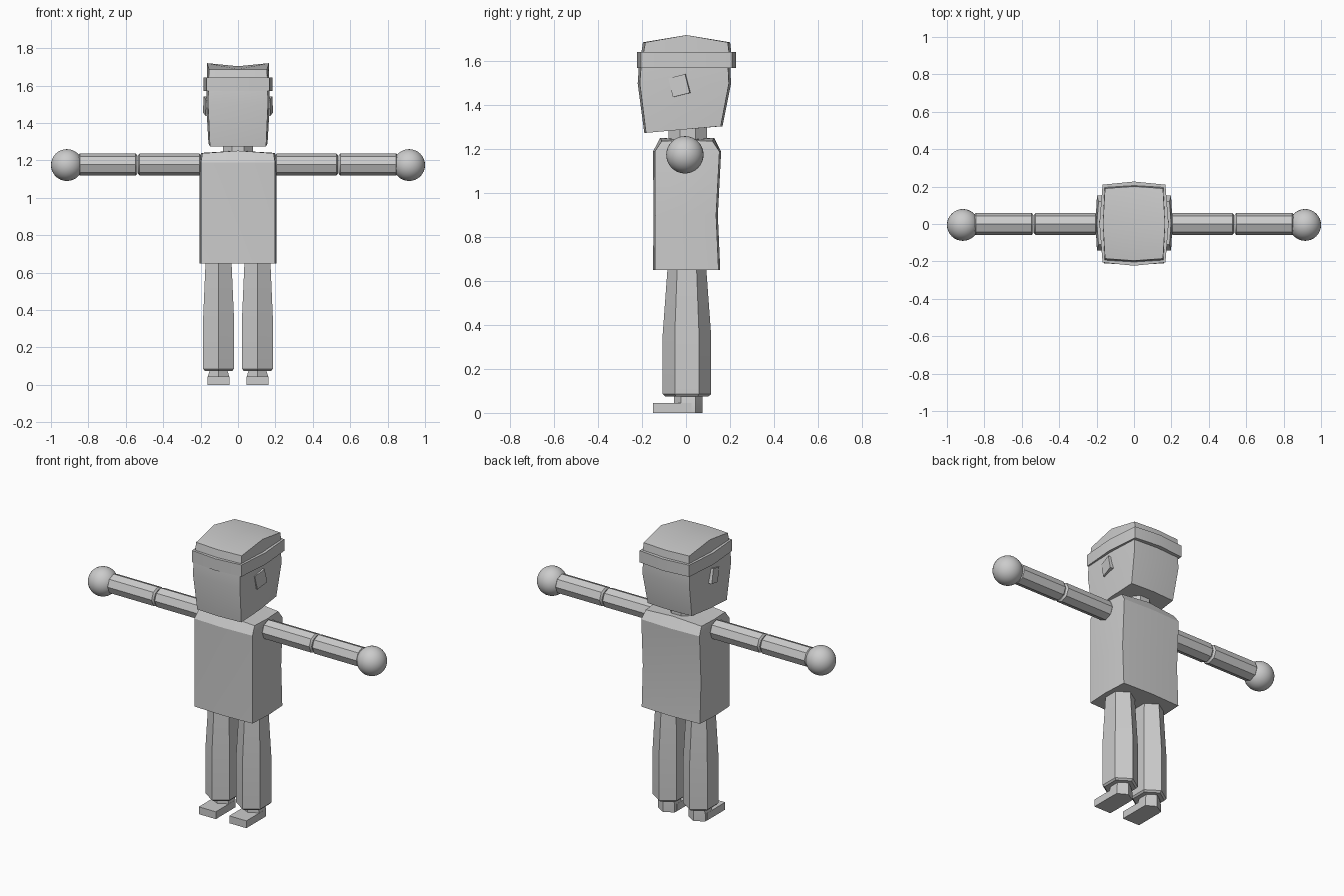
import bpy, bmesh
from math import cos, sin, pi, radians
from mathutils import Matrix, Vector

cube = bpy.data.objects.get("Cube")
if cube:
    bpy.data.objects.remove(cube, do_unlink=True)

grey = bpy.data.materials.new("plain_grey")
grey.use_nodes = True
grey.diffuse_color = (0.6, 0.6, 0.6, 1)
grey.node_tree.nodes["Principled BSDF"].inputs["Base Color"].default_value = (0.6, 0.6, 0.6, 1)


def finish(name, bm):
    """Turn a bmesh into a named, shaded object."""
    bmesh.ops.recalc_face_normals(bm, faces=bm.faces)
    mesh = bpy.data.meshes.new(name)
    bm.to_mesh(mesh)
    bm.free()
    mesh.materials.append(grey)
    obj = bpy.data.objects.new(name, mesh)
    bpy.context.collection.objects.link(obj)
    bpy.ops.object.select_all(action="DESELECT")
    obj.select_set(True)
    bpy.context.view_layer.objects.active = obj
    bpy.ops.object.shade_smooth_by_angle(angle=radians(30))
    return obj


def loft(name, rings, quad_caps=False):
    """Skin a stack of rings; quad caps follow the crease of a bulged box."""
    bm = bmesh.new()
    loops = [[bm.verts.new(p) for p in ring] for ring in rings]
    n = len(loops[0])
    for a, b in zip(loops, loops[1:]):
        for i in range(n):
            j = (i + 1) % n
            bm.faces.new((a[i], a[j], b[j], b[i]))
    for loop in (loops[0], loops[-1]):
        if quad_caps:
            mid = bm.verts.new(sum((loop[i].co for i in (0, 2, 4, 6)), Vector()) / 4)
            for i in range(0, n, 2):
                bm.faces.new((loop[i], loop[i + 1], loop[(i + 2) % n], mid))
        else:
            bm.faces.new(loop)
    return finish(name, bm)


def box_ring(x, front, back, z, bulge=0.012, z_back=None, ridge=None, crest=0.0):
    """Eight-point rectangle whose side midpoints bulge outwards."""
    zb = z if z_back is None else z_back
    zm = (z + zb) / 2 if ridge is None else ridge
    m = (front + back) / 2
    half = [(0, front - bulge, z + crest), (x, front, z), (x + bulge, m, zm),
            (x, back, zb), (0, back + bulge, zb + crest)]
    return half + [(-px, py, pz) for px, py, pz in half[3:0:-1]]


def poly_ring(n, cx, cy, z, rx, ry):
    """Horizontal polygon with a corner at front and back."""
    return [(cx + rx * sin(2 * pi * i / n), cy + ry * cos(2 * pi * i / n), z)
            for i in range(n)]


# Head and hat
loft("head", [box_ring(0.15, -0.182, 0.158, 1.275, 0.008, 1.305),
              box_ring(0.16, -0.21, 0.195, 1.5, 0.01),
              box_ring(0.158, -0.203, 0.19, 1.6, 0.01)], True)
loft("hat_band", [box_ring(0.168, -0.206, 0.21, z, 0.017) for z in (1.57, 1.642)], True)
loft("hat_crown", [box_ring(0.157, -0.195, 0.197, 1.63, 0.01),
                   box_ring(0.155, -0.185, 0.19, 1.687, 0.011, ridge=1.72)], True)

# Neck and torso
loft("neck", [[(0.087 * cos(pi / 8 + i * pi / 4), 0.008 + 0.094 * sin(pi / 8 + i * pi / 4), z)
               for i in range(8)] for z in (1.23, 1.32)])
loft("torso", [box_ring(0.198, -0.142, 0.148, 0.65, 0.008),
               box_ring(0.198, -0.14, 0.137, 0.9, 0.008),
               box_ring(0.198, -0.142, 0.152, 1.19, 0.008),
               box_ring(0.19, -0.11, 0.12, 1.238, 0.008, ridge=1.24, crest=0.014)], True)


def arm_piece(name, side, profile):
    """Octagonal bar along x from (distance, radius) pairs."""
    loft(name, [[(side * x, r * cos(i * pi / 4), 1.178 + r * sin(i * pi / 4))
                 for i in range(8)] for x, r in profile])


for side, label in ((1, "left"), (-1, "right")):
    # Arms and hand
    for part, a, b in (("upper_arm", 0.197, 0.535), ("forearm", 0.538, 0.855)):
        arm_piece(f"{label}_{part}", side,
                  [(a, 0.048), (a + 0.009, 0.059), (b - 0.009, 0.059), (b, 0.048)])
    bm = bmesh.new()
    bmesh.ops.create_uvsphere(bm, u_segments=32, v_segments=16, radius=0.085,
                              matrix=Matrix.Translation((side * 0.915, -0.005, 1.175)))
    finish(f"{label}_hand", bm)

    # Ear plate, flared at the back
    bm = bmesh.new()
    place = (Matrix.Translation((side * 0.168, -0.03, 1.49))
             @ Matrix.Rotation(-side * radians(10), 4, "Z")
             @ Matrix.Rotation(radians(14), 4, "X")
             @ Matrix.Diagonal((0.022, 0.08, 0.088, 1)))
    bmesh.ops.create_cube(bm, size=1, matrix=place)
    finish(f"{label}_ear", bm)

    # Leg, ankle and foot
    cx = side * 0.104
    loft(f"{label}_leg", [poly_ring(6, cx, 0.004, z, rx, ry) for z, rx, ry in
                          ((0.075, 0.085, 0.098), (0.085, 0.095, 0.11), (0.36, 0.095, 0.11),
                           (0.66, 0.08, 0.088))])
    loft(f"{label}_ankle", [poly_ring(6, cx, 0.01, z, rx, 0.065) for z, rx in
                            ((0, 0.066), (0.045, 0.066), (0.09, 0.05))])
    bm = bmesh.new()
    bmesh.ops.create_cube(bm, size=1, matrix=Matrix.Translation((cx, -0.063, 0.0225))
                          @ Matrix.Diagonal((0.116, 0.174, 0.045, 1)))
    finish(f"{label}_foot", bm)
